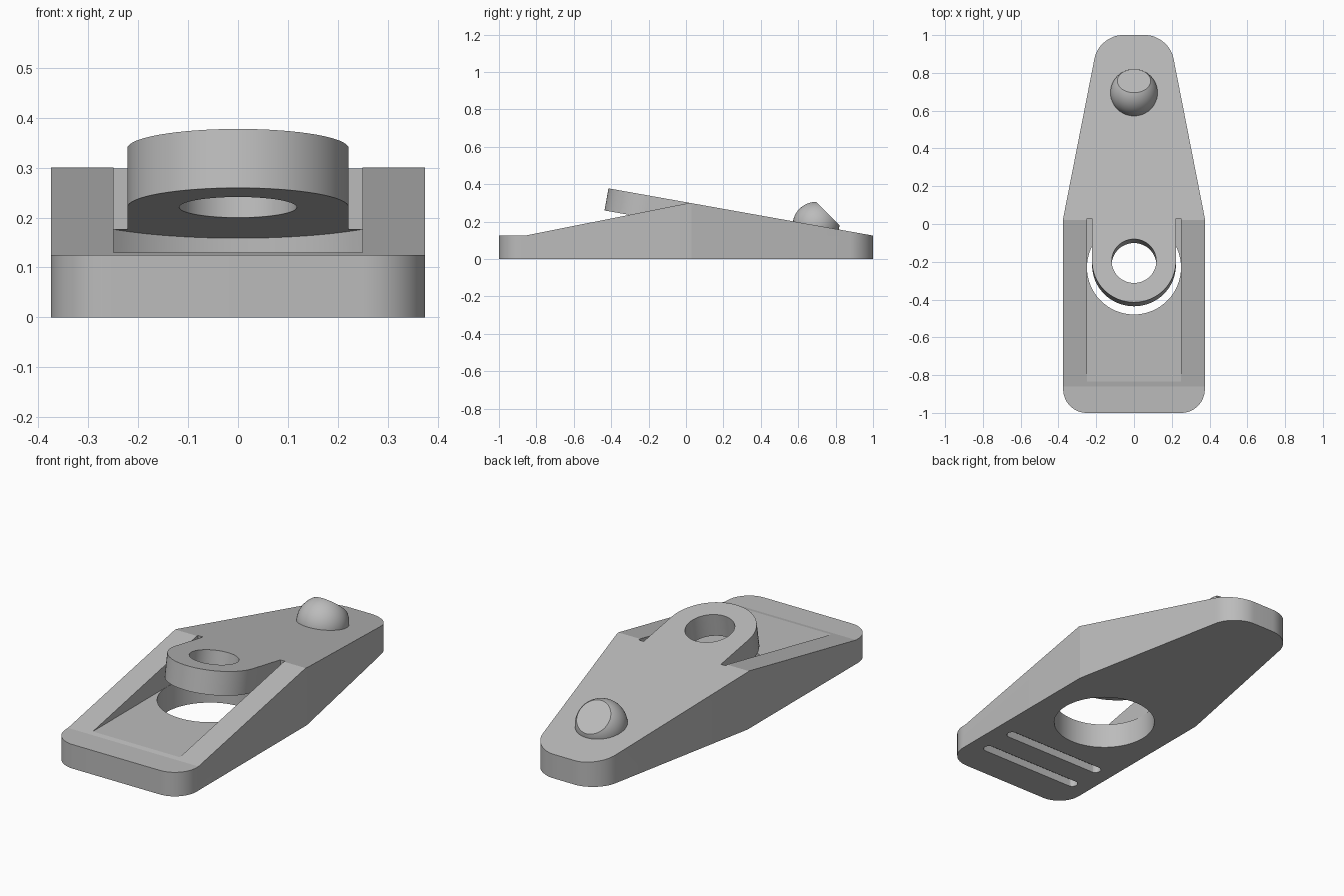
import bpy, bmesh, math
from mathutils import Vector, Matrix

if "Cube" in bpy.data.objects:
    bpy.data.objects.remove(bpy.data.objects["Cube"])

grey = bpy.data.materials.new("plain grey")
grey.use_nodes = True
colour = (0.5, 0.5, 0.5, 1)
grey.diffuse_color = colour
grey.node_tree.nodes["Principled BSDF"].inputs["Base Color"].default_value = colour

RIDGE_Y, RIDGE_Z, EDGE_Z = 0.02, 0.3, 0.125
SLOPE = (RIDGE_Z - EDGE_Z) / (1 - RIDGE_Y)      # fall of the rear top face
TILT = math.atan(SLOPE)
THICK = 0.12                                    # arm thickness
WALL_Y = 0.03                                   # rear wall of the pocket


def rear_top(y):
    return RIDGE_Z - SLOPE * (y - RIDGE_Y)


def make(name, bm):
    bmesh.ops.recalc_face_normals(bm, faces=bm.faces)
    mesh = bpy.data.meshes.new(name)
    bm.to_mesh(mesh)
    bm.free()
    obj = bpy.data.objects.new(name, mesh)
    bpy.context.collection.objects.link(obj)
    mesh.materials.append(grey)
    return obj


def prism(points, direction):
    """Extrude a closed 3D outline along a direction."""
    bm = bmesh.new()
    face = bm.faces.new([bm.verts.new(p) for p in points])
    ext = bmesh.ops.extrude_face_region(bm, geom=[face])
    verts = [g for g in ext["geom"] if isinstance(g, bmesh.types.BMVert)]
    bmesh.ops.translate(bm, verts=verts, vec=direction)
    return bm


def arc(cx, cy, r, start, end, n):
    angles = [math.radians(start + (end - start) * i / n) for i in range(n + 1)]
    return [(cx + r * math.cos(a), cy + r * math.sin(a), 0) for a in angles]


def combine(obj, other, operation):
    """Apply a boolean and drop the helper."""
    mod = obj.modifiers.new("cut", 'BOOLEAN')
    mod.operation, mod.solver, mod.object = operation, 'EXACT', other
    bpy.context.view_layer.objects.active = obj
    bpy.ops.object.modifier_apply(modifier=mod.name)
    bpy.data.objects.remove(other)


def at_height(points, z):
    return [(x, y, z) for x, y, _ in points]


# Body: rounded plan outline cut to the wedge-shaped side profile
half = [(0.375, -1, 0), (0.375, WALL_Y, 0), (0.185, 1, 0)]
outline = half + [(-x, y, z) for x, y, z in reversed(half)]
bm = prism(outline, (0, 0, 0.5))
corners = [e for e in bm.edges
           if abs(e.verts[0].co.z - e.verts[1].co.z) > 0.1 and abs(e.verts[0].co.y) > 0.9]
bmesh.ops.bevel(bm, geom=corners, offset=0.125, offset_type='OFFSET',
                segments=14, profile=0.5, affect='EDGES')
body = make("body", bm)

side = [(-1.1, 0), (1.1, 0), (1.1, rear_top(1.1)), (RIDGE_Y, RIDGE_Z),
        (-0.86, EDGE_Z), (-1.1, EDGE_Z)]
wedge = make("wedge", prism([(-0.6, y, z) for y, z in side], (1.2, 0, 0)))
combine(body, wedge, 'INTERSECT')

# Open pocket between the two side ramps
floor = 0.13
box = [(-0.25, -1.1, floor), (0.25, -1.1, floor), (0.25, WALL_Y, floor), (-0.25, WALL_Y, floor)]
combine(body, make("pocket", prism(box, (0, 0, 0.4))), 'DIFFERENCE')

# Curved recess under the root of the arm
reach, depth = 0.25, 0.1
r = (reach ** 2 + depth ** 2) / (2 * depth)
sweep = math.degrees(math.asin(reach / r))
rim = arc(0, WALL_Y + depth - r, r, 90 - sweep, 90 + sweep, 24)
under = [(-reach, -0.1, 0), (reach, -0.1, 0)] + rim
bm = prism(at_height(under, floor), (0, 0, 0.3))
for v in bm.verts:
    if v.co.z > floor + 0.1:
        v.co.z = rear_top(v.co.y) - THICK / math.cos(TILT)
combine(body, make("recess", bm), 'DIFFERENCE')

# Large hole through the floor
ring = arc(0, -0.23, 0.249, 0, 360, 64)[:-1]
combine(body, make("floor_hole", prism(at_height(ring, -0.1), (0, 0, 0.24))), 'DIFFERENCE')

# Two grooves in the underside
for y in (-0.8, -0.62):
    slot = arc(0.27, y, 0.027, -90, 90, 12) + arc(-0.27, y, 0.027, 90, 270, 12)
    combine(body, make("groove", prism(at_height(slot, -0.1), (0, 0, 0.14))), 'DIFFERENCE')

# Tilted arm with a rounded, pierced end
R = 0.222
loop = arc(0, 0, R, 180, 360, 32) + [(R, 0.3, 0), (-R, 0.3, 0)]
bm = prism(loop, (0, 0, -THICK))
arm_y = -0.196
place = Matrix.Translation((0, arm_y, rear_top(arm_y))) @ Matrix.Rotation(-TILT, 4, 'X')
back = [v for v in bm.verts if v.co.y > 0.2]
bm.transform(place)
for v in back:                                  # seat the root flush on the pocket wall
    v.co.z += SLOPE * (v.co.y - WALL_Y)
    v.co.y = WALL_Y
arm = make("arm", bm)
ring = arc(0, 0, 0.118, 0, 360, 56)[:-1]
bm = prism(at_height(ring, 0.1), (0, 0, -0.4))
bm.transform(place)
combine(arm, make("arm_hole", bm), 'DIFFERENCE')

# Ball with a slanted flat on its rear
bm = bmesh.new()
bmesh.ops.create_uvsphere(bm, u_segments=48, v_segments=24, radius=0.125)
cut = bmesh.ops.bisect_plane(bm, geom=bm.verts[:] + bm.edges[:] + bm.faces[:],
                             plane_co=Vector((0, 0.0624, 0.0624)), plane_no=(0, 1, 1),
                             clear_outer=True)
bmesh.ops.holes_fill(bm, edges=[e for e in bm.edges if e.is_boundary], sides=0)
bm.transform(Matrix.Translation((0, 0.695, 0.18)))
ball = make("ball", bm)

# Smooth curves, crisp edges
for obj in (body, arm, ball):
    bpy.ops.object.select_all(action='DESELECT')
    obj.select_set(True)
    bpy.context.view_layer.objects.active = obj
    bpy.ops.object.shade_smooth_by_angle(angle=math.radians(9))
